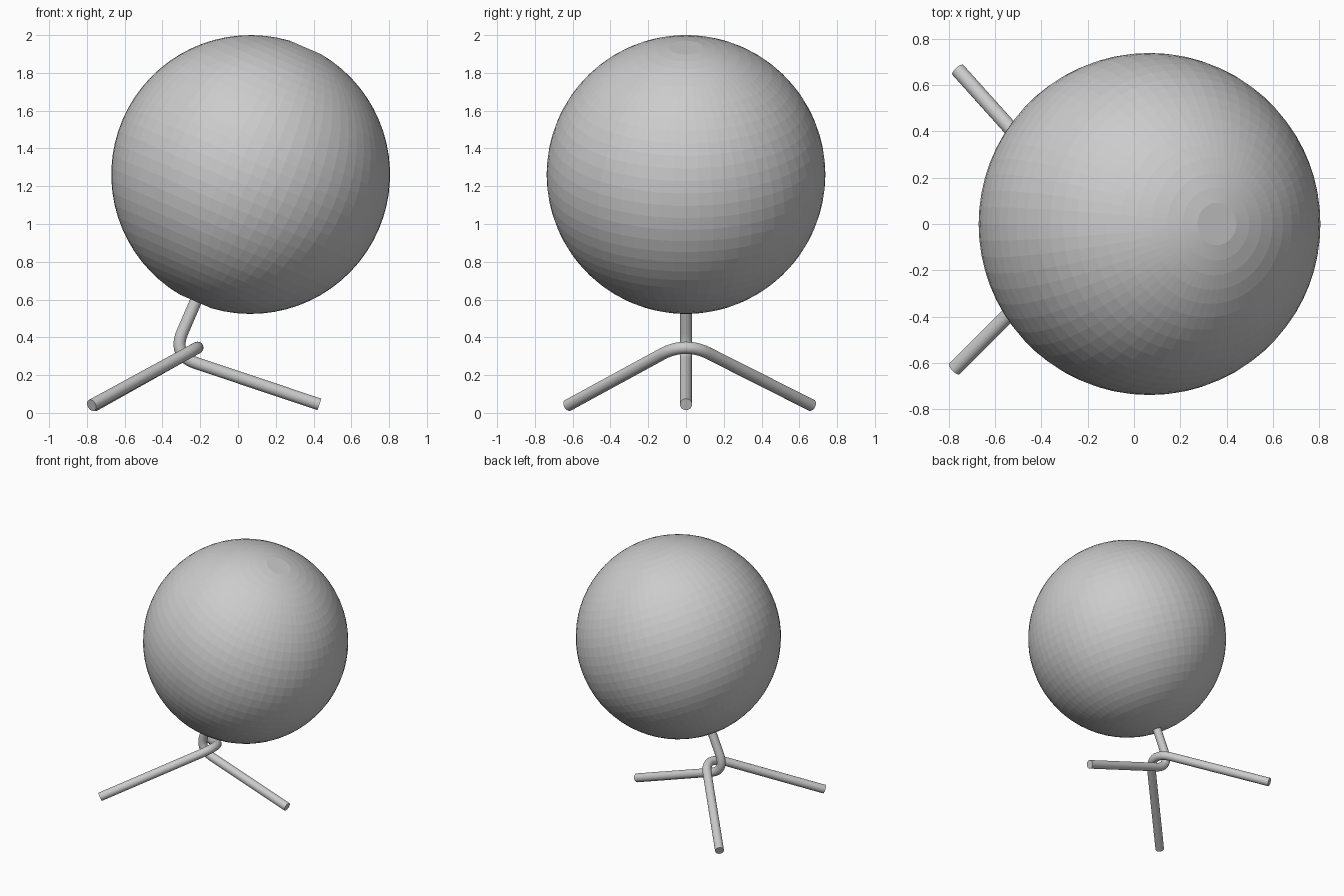
import bpy, bmesh, math
from mathutils import Vector, Matrix

if "Cube" in bpy.data.objects:
    bpy.data.objects.remove(bpy.data.objects["Cube"])

grey = bpy.data.materials.new("plain_grey")
grey.use_nodes = True
colour = (0.6, 0.6, 0.6, 1)
grey.diffuse_color = colour
grey.node_tree.nodes["Principled BSDF"].inputs["Base Color"].default_value = colour

CENTRE = Vector((0.067, 0, 1.262))
RADIUS = 0.738
TILT = math.radians(23.4)
HOLE = math.radians(7.1)      # polar angle of the flat pole discs
SEGMENTS, BANDS = 64, 16


def add_object(name, bm, smooth=False):
    bmesh.ops.recalc_face_normals(bm, faces=bm.faces)
    mesh = bpy.data.meshes.new(name)
    bm.to_mesh(mesh)
    bm.free()
    mesh.materials.append(grey)
    obj = bpy.data.objects.new(name, mesh)
    bpy.context.collection.objects.link(obj)
    if smooth:
        mesh.shade_smooth()
    return obj


def place(obj):
    obj.matrix_world = Matrix.Translation(CENTRE) @ Matrix.Rotation(TILT, 4, 'Y')


def hemisphere(name, side):
    # Arc from pole disc to equator, spun round the tilted axis
    bm = bmesh.new()
    arc = []
    for i in range(BANDS + 1):
        a = HOLE + (math.pi / 2 - HOLE) * i / BANDS
        arc.append(bm.verts.new((RADIUS * math.sin(a), 0, side * RADIUS * math.cos(a))))
    edges = [bm.edges.new(pair) for pair in zip(arc, arc[1:])]
    bmesh.ops.spin(bm, geom=arc + edges, cent=(0, 0, 0), axis=(0, 0, 1),
                   angle=math.tau, steps=SEGMENTS, use_merge=True)
    bmesh.ops.remove_doubles(bm, verts=bm.verts, dist=0.0001)
    obj = add_object(name, bm)
    # Outward normals on the open shell
    if any(p.normal.dot(p.center) < 0 for p in obj.data.polygons):
        obj.data.flip_normals()
    place(obj)


def pole_disc(name, side):
    bm = bmesh.new()
    bmesh.ops.create_circle(bm, cap_ends=True, segments=SEGMENTS, radius=RADIUS * math.sin(HOLE))
    bmesh.ops.translate(bm, verts=bm.verts, vec=(0, 0, side * RADIUS * math.cos(HOLE)))
    obj = add_object(name, bm)
    if obj.data.polygons[0].normal.z * side < 0:
        obj.data.flip_normals()
    place(obj)


def bent_tube(name, start, bend_in, corner, bend_out, end, radius=0.032, sides=24):
    # Straight, rounded corner, straight
    a, c, b = Vector(bend_in), Vector(corner), Vector(bend_out)
    path = [Vector(start)]
    for i in range(13):
        t = i / 12
        path.append(a * (1 - t) ** 2 + c * 2 * t * (1 - t) + b * t * t)
    path.append(Vector(end))
    across = (c - a).cross(b - c).normalized()
    bm = bmesh.new()
    rings = []
    for i, p in enumerate(path):
        along = (path[min(i + 1, len(path) - 1)] - path[max(i - 1, 0)]).normalized()
        up = along.cross(across)
        rings.append([bm.verts.new(p + radius * (across * math.cos(k * math.tau / sides)
                                                 + up * math.sin(k * math.tau / sides)))
                      for k in range(sides)])
    for r, s in zip(rings, rings[1:]):
        for k in range(sides):
            n = (k + 1) % sides
            bm.faces.new((r[k], r[n], s[n], s[k]))
    for ring in (rings[0], rings[-1]):
        bm.faces.new(ring)
    obj = add_object(name, bm, smooth=True)
    bpy.ops.object.select_all(action='DESELECT')
    obj.select_set(True)
    bpy.context.view_layer.objects.active = obj
    bpy.ops.object.shade_smooth_by_angle(angle=math.radians(35))


# Ball
for label, side in (("upper", 1), ("lower", -1)):
    hemisphere(label + "_hemisphere", side)
    pole_disc(label + "_pole_disc", side)

# Stem running down into the single leg
bent_tube("stem_and_leg", (-0.21, 0, 0.622), (-0.294, 0, 0.428), (-0.347, 0, 0.305),
          (-0.22, 0, 0.263), (0.431, 0, 0.045))

# Hooked pair of legs
bent_tube("paired_legs", (-0.775, -0.625, 0.04), (-0.27, -0.12, 0.315), (-0.16, 0, 0.375),
          (-0.27, 0.12, 0.315), (-0.76, 0.665, 0.04))
